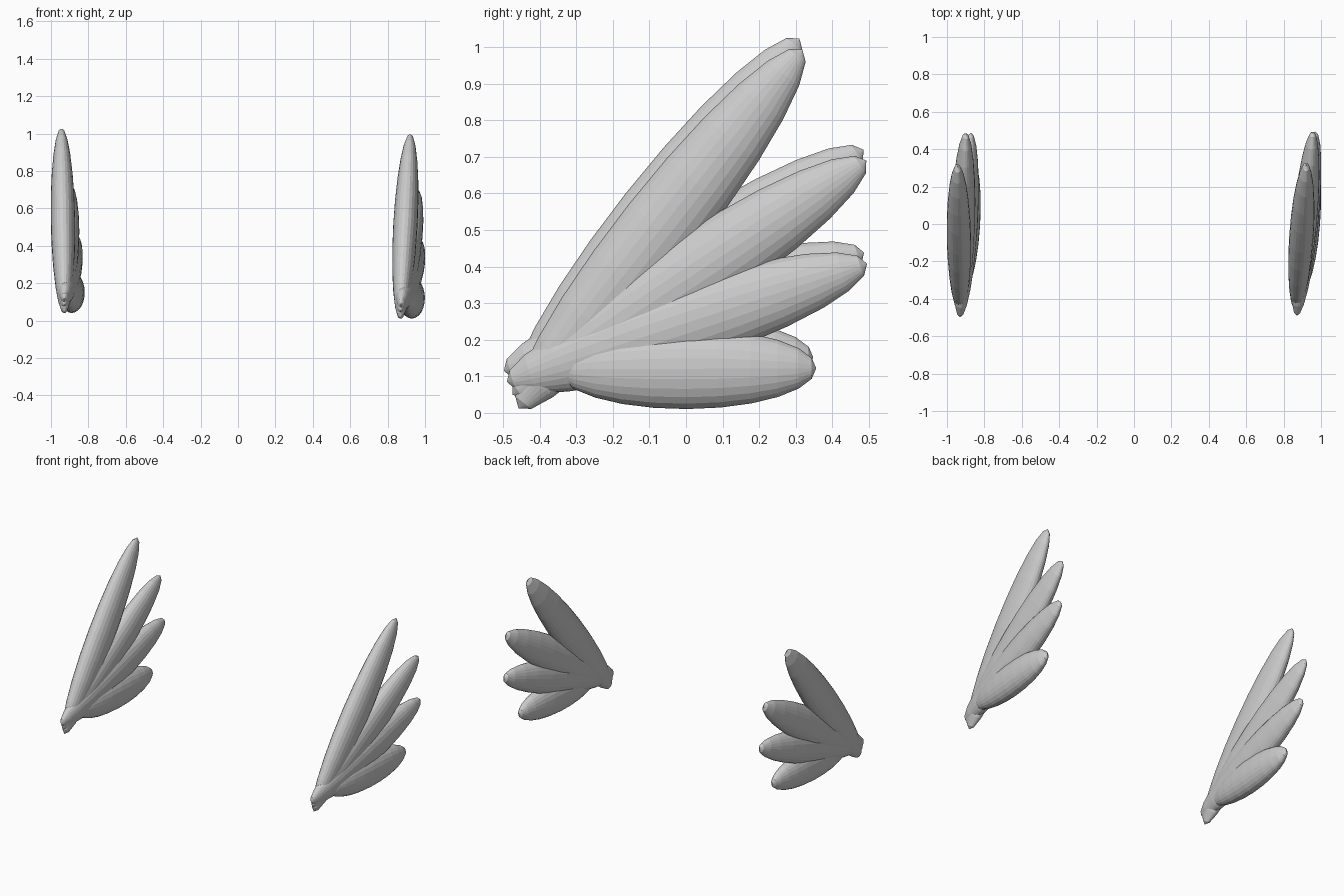
import bpy, bmesh
from mathutils import Vector, Matrix

if "Cube" in bpy.data.objects:
    bpy.data.objects.remove(bpy.data.objects["Cube"])

WIDTH, THICK = 0.11, 0.065


def feather(name, base, tip):
    """Flattened ellipsoid whose poles sit on base and tip."""
    base, tip = Vector(base), Vector(tip)
    axis = (tip - base).normalized()
    side = Vector((1, 0, 0))
    thin = (side - axis * side.dot(axis)).normalized()
    wide = axis.cross(thin)
    rot = Matrix((thin, wide, axis)).transposed().to_4x4()
    size = Matrix.Diagonal((THICK, WIDTH, (tip - base).length / 2, 1))
    bm = bmesh.new()
    bmesh.ops.create_uvsphere(bm, u_segments=24, v_segments=12, radius=1,
                              matrix=Matrix.Translation((base + tip) / 2) @ rot @ size)
    mesh = bpy.data.meshes.new(name)
    bm.to_mesh(mesh)
    bm.free()
    bpy.context.collection.objects.link(bpy.data.objects.new(name, mesh))


# side profile of the fan: base (y, z), tip (y, z), top feather first
FAN = [
    ((-0.458, 0.012), (0.318, 0.994)),
    ((-0.475, 0.050), (0.493, 0.690)),
    ((-0.490, 0.085), (0.495, 0.408)),
    ((-0.352, 0.119), (0.356, 0.122)),
]
# each wing: base and tip x per feather, then y and z shift
WINGS = {
    "right": ([(0.868, 0.921), (0.868, 0.957), (0.870, 0.970), (0.902, 0.957)], 0.0, 0.0),
    "left": ([(-0.928, -0.944), (-0.930, -0.900), (-0.930, -0.872), (-0.910, -0.866)], -0.008, 0.03),
}

# two fans of four feathers
for wing, (xs, dy, dz) in WINGS.items():
    for i, (((by, bz), (ty, tz)), (bx, tx)) in enumerate(zip(FAN, xs), 1):
        feather(f"{wing}_wing_feather_{i}", (bx, by + dy, bz + dz), (tx, ty + dy, tz + dz))
